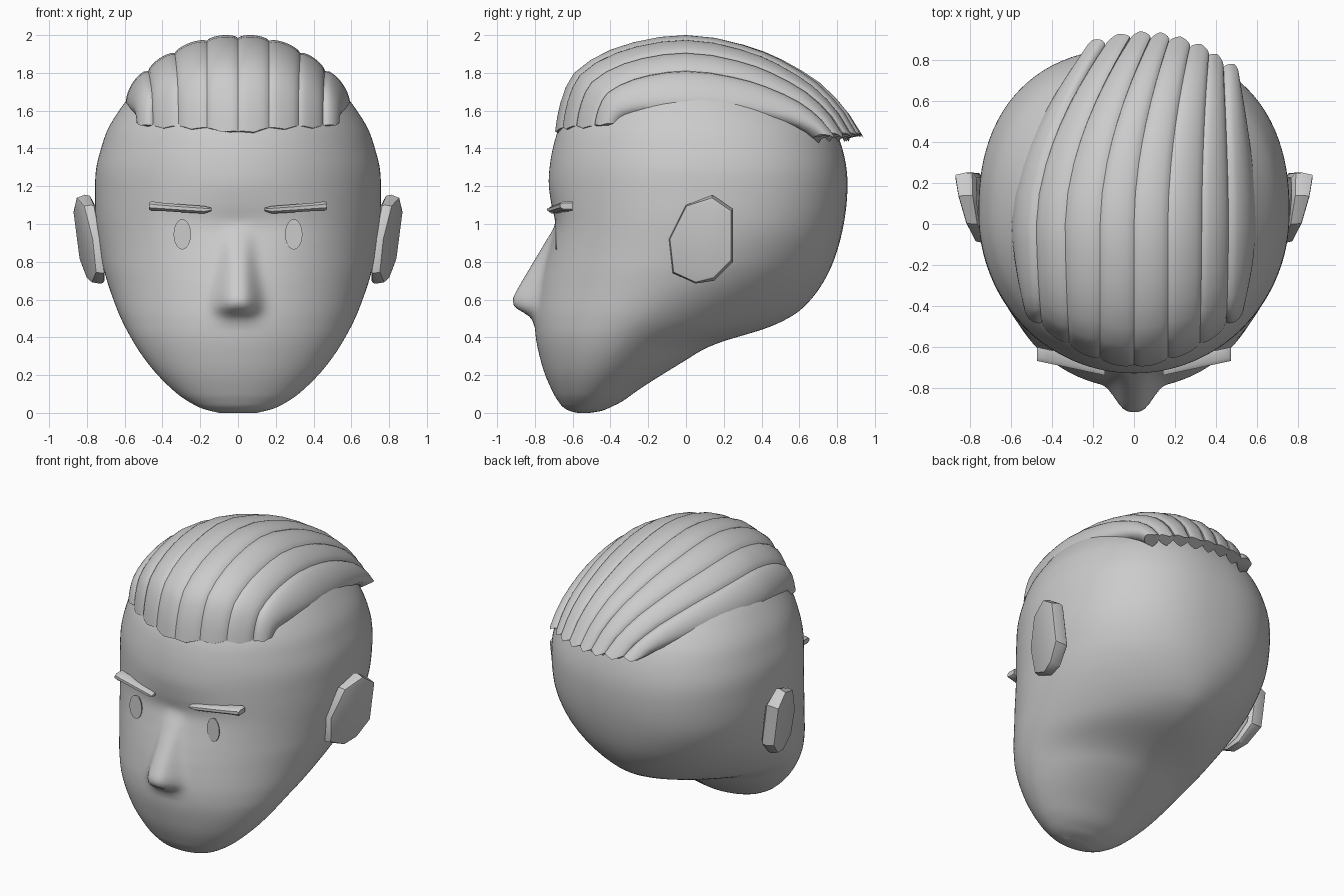
import bpy, bmesh, math
from mathutils import Vector

if "Cube" in bpy.data.objects:
    bpy.data.objects.remove(bpy.data.objects["Cube"])

skin = bpy.data.materials.new("plain_grey")
skin.diffuse_color = (0.6, 0.6, 0.6, 1)
skin.use_nodes = True
skin.node_tree.nodes["Principled BSDF"].inputs["Base Color"].default_value = skin.diffuse_color


def table(points):
    """Smooth curve through (position, value) points."""
    n = len(points)

    def slope(i):
        a, b = points[max(i - 1, 0)], points[min(i + 1, n - 1)]
        return (b[1] - a[1]) / (b[0] - a[0])

    def f(x):
        x = min(max(x, points[0][0]), points[-1][0])
        i = next((k for k in range(n - 2) if x <= points[k + 1][0]), n - 2)
        (x0, y0), (x1, y1) = points[i], points[i + 1]
        h = x1 - x0
        t = (x - x0) / h
        return (y0 * (2*t**3 - 3*t*t + 1) + slope(i) * h * (t**3 - 2*t*t + t)
                + y1 * (3*t*t - 2*t**3) + slope(i + 1) * h * (t**3 - t*t))
    return f


def build(name, rings, angle=40):
    """Loft closed rings of points, cap both ends."""
    bm = bmesh.new()
    rows = [[bm.verts.new(p) for p in r] for r in rings]
    n = len(rows[0])
    for a, b in zip(rows, rows[1:]):
        for i in range(n):
            bm.faces.new((a[i], a[(i + 1) % n], b[(i + 1) % n], b[i]))
    bm.faces.new(rows[0][::-1])
    bm.faces.new(rows[-1])
    bmesh.ops.recalc_face_normals(bm, faces=bm.faces)
    me = bpy.data.meshes.new(name)
    bm.to_mesh(me)
    bm.free()
    ob = bpy.data.objects.new(name, me)
    bpy.context.collection.objects.link(ob)
    me.materials.append(skin)
    bpy.ops.object.select_all(action='DESELECT')
    bpy.context.view_layer.objects.active = ob
    ob.select_set(True)
    bpy.ops.object.shade_smooth_by_angle(angle=math.radians(angle))
    return ob


# Head outline by height: front, back, half width, widest point, roundness of the back
front = table([(0, -.575), (.01, -.615), (.03, -.65), (.06, -.675), (.1, -.70), (.2, -.745), (.3, -.775),
               (.4, -.795), (.5, -.80), (.6, -.79), (.8, -.758), (1, -.736),
               (1.2, -.729), (1.3, -.722), (1.4, -.705), (1.5, -.675), (1.6, -.62),
               (1.7, -.54), (1.8, -.4), (1.88, -.23), (1.94, -.02)])
back = table([(0, -.51), (.01, -.45), (.03, -.40), (.06, -.34), (.13, -.24), (.2, -.13), (.28, 0),
              (.34, .1), (.38, .2), (.41, .3), (.44, .4), (.48, .5), (.54, .6), (.65, .7), (.8, .78),
              (1, .835), (1.2, .855), (1.35, .84), (1.5, .79), (1.6, .72), (1.7, .62),
              (1.8, .48), (1.88, .32), (1.94, .1)])
width = table([(0, .10), (.02, .18), (.05, .245), (.1, .32), (.2, .425), (.3, .505), (.4, .568),
               (.5, .62), (.6, .66), (.7, .694), (.8, .72), (1, .752), (1.2, .757), (1.3, .75),
               (1.4, .725), (1.5, .69), (1.6, .63), (1.7, .55), (1.8, .43), (1.88, .28), (1.94, .05)])
middle = table([(0, -.545), (.2, -.45), (.4, -.33), (.5, -.24), (.7, -.08), (1, .04), (1.94, .04)])
roundness = table([(0, 2), (.2, 1.9), (.35, 1.75), (.5, 1.72), (.6, 1.85), (.8, 2.15), (1, 2.3),
                   (1.4, 2.3), (1.7, 2.1), (1.94, 2)])
nose_depth = table([(.45, 0), (.5, .02), (.53, .06), (.56, .11), (.6, .126), (.63, .12),
                    (.7, .093), (.8, .059), (.9, .03), (1, 0), (1.05, 0)])
nose_width = table([(.45, .11), (.6, .105), (.7, .092), (.8, .08), (1, .07)])
# Shallow hollow between the eyes
hollow = table([(.7, 0), (.8, .01), (.9, .028), (1, .042), (1.1, .02), (1.2, .003), (1.25, 0)])


def face_y(x, z):
    c, w = middle(z), width(z)
    y = c + (front(z) - c) * math.sqrt(max(0, 1 - (x / w) ** 2))
    y += hollow(z) * math.exp(-(x / .32) ** 2)
    return y - nose_depth(z) * math.exp(-abs(x / nose_width(z)) ** 3)


ROWS, COLS = 140, 128
rings = []
for r in range(ROWS + 1):
    z = .97 * (1 - math.cos(math.pi * r / ROWS))
    ring = []
    for k in range(COLS):
        t = 2 * math.pi * k / COLS
        t -= .45 * math.sin(t)                   # finer columns at the nose
        s, co, c = math.sin(t), math.cos(t), middle(z)
        if co > 0:
            ring.append((width(z) * s, face_y(width(z) * s, z), z))
        else:
            e = 2 / roundness(z)
            ring.append((width(z) * math.copysign(abs(s) ** e, s), c + (back(z) - c) * abs(co) ** e, z))
    rings.append(ring)
build("head", rings, 60)

# Ear outline (y, z), going round from the front corner
EAR = [(-.09, .92), (0, 1.1), (.14, 1.155), (.25, 1.08), (.25, .8), (.15, .70), (.05, .685), (-.07, .74)]
# Eyebrow sections: x, centre z, half height
BROW = [(.14, 1.077, .008), (.18, 1.075, .02), (.3, 1.083, .021), (.42, 1.092, .022),
        (.46, 1.095, .026), (.472, 1.095, .016)]

for side, tag in ((-1, "left"), (1, "right")):
    def ear_ring(scale, depth):
        out = []
        for y, z in EAR:
            thick = .45 + .55 * (y + .09) / .34          # thinner towards the front
            rear = scale if y > .1 else 1 - (1 - scale) * .4
            y, z = .09 + (y - .09) * rear, .92 + (z - .92) * rear
            out.append((side * (.77 + .26 * (y + .09) + .13 * (z - .92) - depth * thick), y, z))
        return out
    # Back of the ear is dished inside a rim
    build(tag + "_ear", [ear_ring(.72, .085), ear_ring(.85, .105), ear_ring(.98, .09),
                         ear_ring(1, .06), ear_ring(.93, .005), ear_ring(.85, 0)], 35)

    brow = []
    for x, z, h in BROW:
        y = -.737 + .07 * (x - .14) / .33
        brow.append([(side * x, y + dy, z + h * dz) for dy, dz in
                     ((.067, 1), (.018, 1), (0, .4), (0, -.4), (.018, -1), (.067, -1))])
    build(tag + "_eyebrow", brow, 50)

    # Eye: thin flat oval plate facing forward
    y_eye = min(face_y(.255, z) for z in (.88, .92, .96)) - .004
    build(tag + "_eye", [[(side * (.295 + .046 * math.cos(math.pi * k / 12)), y_eye + dy,
                           .945 + .08 * math.sin(math.pi * k / 12)) for k in range(24)]
                         for dy in (0, .008)], 30)

# Seams between hair strands: front x y z, crown x z, back x y z
SEAMS = [(-.53, -.38, 1.53, -.59, 1.62, -.25, .81, 1.48), (-.45, -.48, 1.52, -.475, 1.81, -.14, .87, 1.48),
         (-.315, -.58, 1.52, -.335, 1.905, -.02, .90, 1.48), (-.165, -.65, 1.51, -.165, 1.97, .08, .90, 1.48),
         (0, -.685, 1.49, 0, 1.985, .17, .89, 1.48), (.165, -.65, 1.51, .165, 1.97, .27, .86, 1.48),
         (.32, -.58, 1.52, .33, 1.905, .36, .82, 1.48), (.45, -.48, 1.52, .46, 1.81, .43, .76, 1.48),
         (.53, -.38, 1.53, .59, 1.62, .50, .70, 1.47)]
# Shared sweep of every strand: distance from crown, height
SWEEP = [(-1, 0), (-.985, .15), (-.96, .3), (-.92, .46), (-.86, .6), (-.73, .74), (-.57, .85), (-.4, .925),
         (-.2, .98), (0, 1), (.17, .97), (.33, .9), (.45, .83), (.55, .75), (.67, .63), (.77, .51),
         (.86, .36), (.93, .21), (1, 0)]


def seam_point(s, d, h):
    fx, fy, fz, mx, mz, bx, by, bz = s
    ex, ey, ez = (fx, -fy, fz) if d < 0 else (bx, by, bz)
    return Vector((mx + (ex - mx) * abs(d) ** 1.8, d * ey, ez + (mz - ez) * h))


STEPS = 10
for n, (a, b) in enumerate(zip(SEAMS, SEAMS[1:])):
    edge = n in (0, len(SEAMS) - 2)
    rings = []
    for d, h in SWEEP:
        outer, inner = [], []
        for k in range(STEPS + 1):
            u = k / STEPS
            p = seam_point(a, d, h).lerp(seam_point(b, d, h), u)
            out = (p - Vector((0, .05, 1.2))).normalized()
            arch = math.sin(math.pi * u) ** .6
            # Ends are cut to points
            point = (1 - abs(2 * u - 1)) * abs(d) ** 12
            p += Vector((0, .012, -.03)) * point if d > 0 else Vector((0, 0, -.022)) * point
            bulge = .04 if edge else .022
            outer.append(p + out * (bulge * arch + .012 * max(0, d) ** 4 * u))
            inner.append(p - out * (.03 + .02 * arch))
        rings.append(outer + inner[::-1])
    build("hair_strand_%d" % (n + 1), rings, 45)
